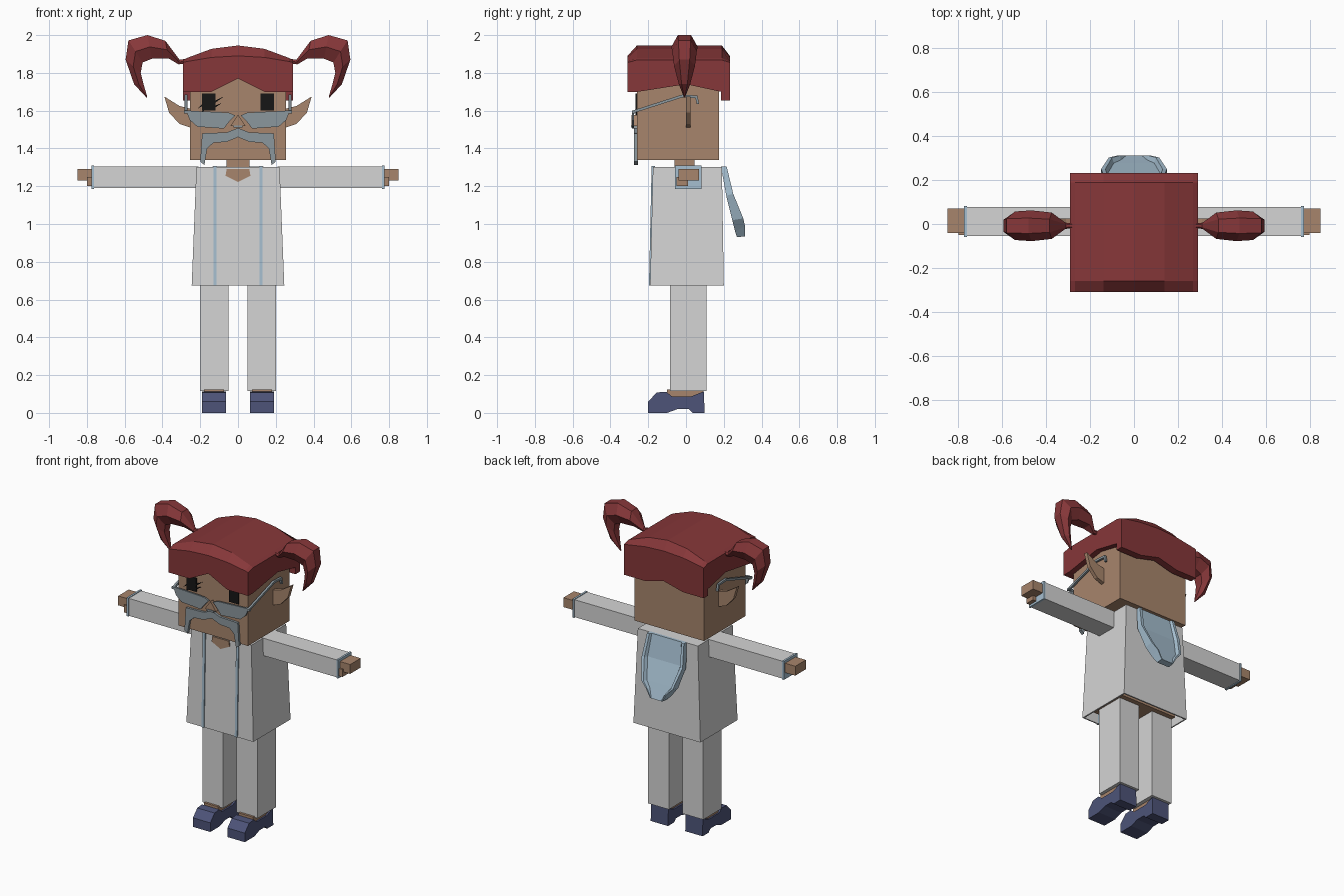
import bpy, bmesh

cube = bpy.data.objects.get("Cube")
if cube:
    bpy.data.objects.remove(cube, do_unlink=True)


def material(name, r, g, b):
    m = bpy.data.materials.new(name)
    m.use_nodes = True
    m.diffuse_color = (r, g, b, 1)
    bsdf = m.node_tree.nodes["Principled BSDF"]
    bsdf.inputs["Base Color"].default_value = (r, g, b, 1)
    bsdf.inputs["Roughness"].default_value = 0.9
    return m


SKIN = material("skin_tan", .39, .235, .15)
CLOTH = material("cloth_white", .66, .66, .66)
HAIR = material("hair_red", .24, .038, .041)
TRIM = material("trim_pale_blue", .38, .52, .63)
GREY = material("metal_grey", .26, .31, .34)
SHOE = material("shoe_navy", .075, .088, .19)
BLACK = material("eye_black", .008, .008, .008)


def loft(name, rings, mat, mirror=False, caps=(True, True)):
    """Skin a list of equal-length closed rings."""
    bm = bmesh.new()
    loops = [[bm.verts.new(p) for p in ring] for ring in rings]
    n = len(loops[0])
    for a, b in zip(loops, loops[1:]):
        for i in range(n):
            j = (i + 1) % n
            bm.faces.new((a[i], a[j], b[j], b[i]))
    for use, loop in zip(caps, (loops[0], loops[-1])):
        if use:
            bm.faces.new(loop)
    bmesh.ops.recalc_face_normals(bm, faces=bm.faces)
    mesh = bpy.data.meshes.new(name)
    bm.to_mesh(mesh)
    bm.free()
    mesh.materials.append(mat)
    ob = bpy.data.objects.new(name, mesh)
    bpy.context.collection.objects.link(ob)
    if mirror:
        mod = ob.modifiers.new("mirror", 'MIRROR')
        mod.use_mirror_merge = False
    return ob


def rect(x0, x1, y0, y1, z):
    return [(x0, y0, z), (x1, y0, z), (x1, y1, z), (x0, y1, z)]


def box(name, x, y, z, mat, mirror=False):
    return loft(name, [rect(*x, *y, h) for h in z], mat, mirror)


def plate(name, outline, y, mat, mirror=False):
    return loft(name, [[(px, d, pz) for px, pz in outline] for d in y], mat, mirror)


def side_plate(name, outline, x, mat, mirror=False):
    return loft(name, [[(d, py, pz) for py, pz in outline] for d in x], mat, mirror)


# Head and neck
box("head", (-.255, .255), (-.26, .175), (1.34, 1.83), SKIN)
box("neck", (-.06, .06), (-.06, .045), (1.25, 1.36), SKIN)
plate("ear", [(.25, 1.61), (.31, 1.625), (.39, 1.675), (.365, 1.59), (.31, 1.53), (.25, 1.51)],
      (0, .025), SKIN, True)

# Hair cap: one cross-section per x, arched over the top, notched at the fringe
rings = []
for x in (-.292, -.27, -.14, 0, .14, .27, .292):
    arch = 1 - (x / .292) ** 2
    edge, top = 1.855 + .035 * arch, 1.868 + .077 * arch
    fringe = 1.77 if x == 0 else 1.70
    nape = 1.69 if x == 0 else 1.655
    rings.append([(x, py, pz) for py, pz in (
        (-.31, fringe), (-.31, edge), (-.26, top), (.19, top), (.232, edge), (.232, nape),
        (.185, nape), (.185, 1.70), (0, 1.74), (-.255, fringe))])
loft("hair_cap", rings, HAIR)

# Pigtails: outer point, inner point, half depth at each station
rings = []
for ox, oz, ix, iz, d in (
        (.27, 1.875, .28, 1.85, .012), (.31, 1.87, .315, 1.845, .014),
        (.385, 1.97, .365, 1.875, .06), (.48, 2.0, .455, 1.875, .07),
        (.58, 1.972, .505, 1.855, .065), (.595, 1.87, .515, 1.80, .055),
        (.55, 1.74, .50, 1.74, .03), (.485, 1.67, .48, 1.672, .003)):
    mx, mz = (ox + ix) / 2, (oz + iz) / 2
    h = d / 2
    rings.append([(ox, -h - .008, oz), (ox, h - .008, oz), (mx, d - .008, mz),
                  (ix, h - .008, iz), (ix, -h - .008, iz), (mx, -d - .008, mz)])
loft("pigtail", rings, HAIR, True)

# Eyes and stray lashes
plate("eye", [(.12, 1.60), (.19, 1.60), (.19, 1.69), (.12, 1.69)], (-.267, -.255), BLACK, True)
for i, (x, z, dx, dz) in enumerate(((-.13, 1.635, .055, .04), (-.13, 1.61, .045, .03),
                                    (-.18, 1.60, -.04, -.05), (-.18, 1.63, -.035, -.02))):
    plate(f"lash_{i + 1}", [(x, z), (x + dx, z + dz), (x, z + .014)], (-.268, -.26), BLACK)

# Half-moon spectacles
plate("lens", [(.015, 1.575), (.05, 1.59), (.275, 1.60), (.255, 1.55), (.215, 1.515),
               (.075, 1.505), (.04, 1.55)], (-.285, -.274), GREY, True)
box("bridge", (-.025, .025), (-.292, -.26), (1.51, 1.522), GREY)
side_plate("temple", [(-.285, 1.585), (-.285, 1.60), (-.02, 1.685), (.06, 1.68), (.07, 1.635),
                      (.057, 1.635), (.05, 1.667), (-.02, 1.67)], (.268, .282), GREY, True)
plate("hinge", [(.25, 1.585), (.285, 1.585), (.285, 1.60), (.25, 1.60)], (-.287, -.27), GREY, True)
plate("nose", [(-.04, 1.52), (.04, 1.52), (0, 1.578)], (-.288, -.25), SKIN)

# Drooping moustache
plate("moustache", [(0, 1.508), (.06, 1.485), (.19, 1.48), (.2, 1.33), (.178, 1.312),
                    (.163, 1.40), (.13, 1.43), (.06, 1.435), (0, 1.46)],
      (-.275, -.255), GREY, True)

# Open-bottomed jacket with the body inside
jacket = loft("jacket", [rect(-.245, .245, -.19, .2, .675), rect(-.22, .22, -.175, .19, 1.303)],
              CLOTH, caps=(False, True))
wall = jacket.modifiers.new("wall", 'SOLIDIFY')
wall.thickness = .012
wall.offset = -1
box("hips", (-.205, .205), (-.13, .14), (.70, .95), SKIN)
plate("open_collar", [(-.06, 1.29), (.06, 1.29), (.066, 1.255), (0, 1.222), (-.066, 1.255)],
      (-.183, -.174), SKIN)
loft("jacket_trim", [rect(.113, .131, -.196, -.18, .675), rect(.113, .131, -.182, -.165, 1.306)],
     TRIM, True)

# Hood hanging at the back, with a raised rim
rings = []
for y0, z0, y1, z1, w, dip in (
        (.185, 1.305, .215, 1.305, .135, .012), (.213, 1.15, .25, 1.16, .15, .02),
        (.245, 1.02, .303, 1.03, .115, .025), (.26, .96, .312, .99, .075, .02),
        (.27, .93, .312, .935, .045, 0)):
    rings.append([(-w, y0, z0), (-w, y1, z1), (-w * .87, y1, z1), (-w * .8, y1 - dip, z1),
                  (w * .8, y1 - dip, z1), (w * .87, y1, z1), (w, y1, z1), (w, y0, z0)])
loft("hood", rings, TRIM)

# Arms and hands
box("sleeve", (.21, .77), (-.055, .078), (1.19, 1.305), CLOTH, True)
box("cuff", (.762, .775), (-.059, .082), (1.186, 1.309), TRIM, True)
box("hand", (.77, .85), (-.04, .07), (1.23, 1.292), SKIN, True)
box("thumb", (.77, .80), (-.05, .01), (1.2, 1.25), SKIN, True)

# Legs, ankles and shoes
box("trouser_leg", (.05, .202), (-.085, .108), (.117, .72), CLOTH, True)
box("ankle", (.075, .18), (-.1, .09), (.06, .125), SKIN, True)
side_plate("shoe", [(-.2, 0), (-.2, .06), (-.155, .108), (-.105, .112), (-.075, .088), (.03, .088),
                    (.095, .114), (.098, 0), (.035, 0), (.015, .02), (-.045, .02), (-.1, 0)],
           (.063, .19), SHOE, True)
